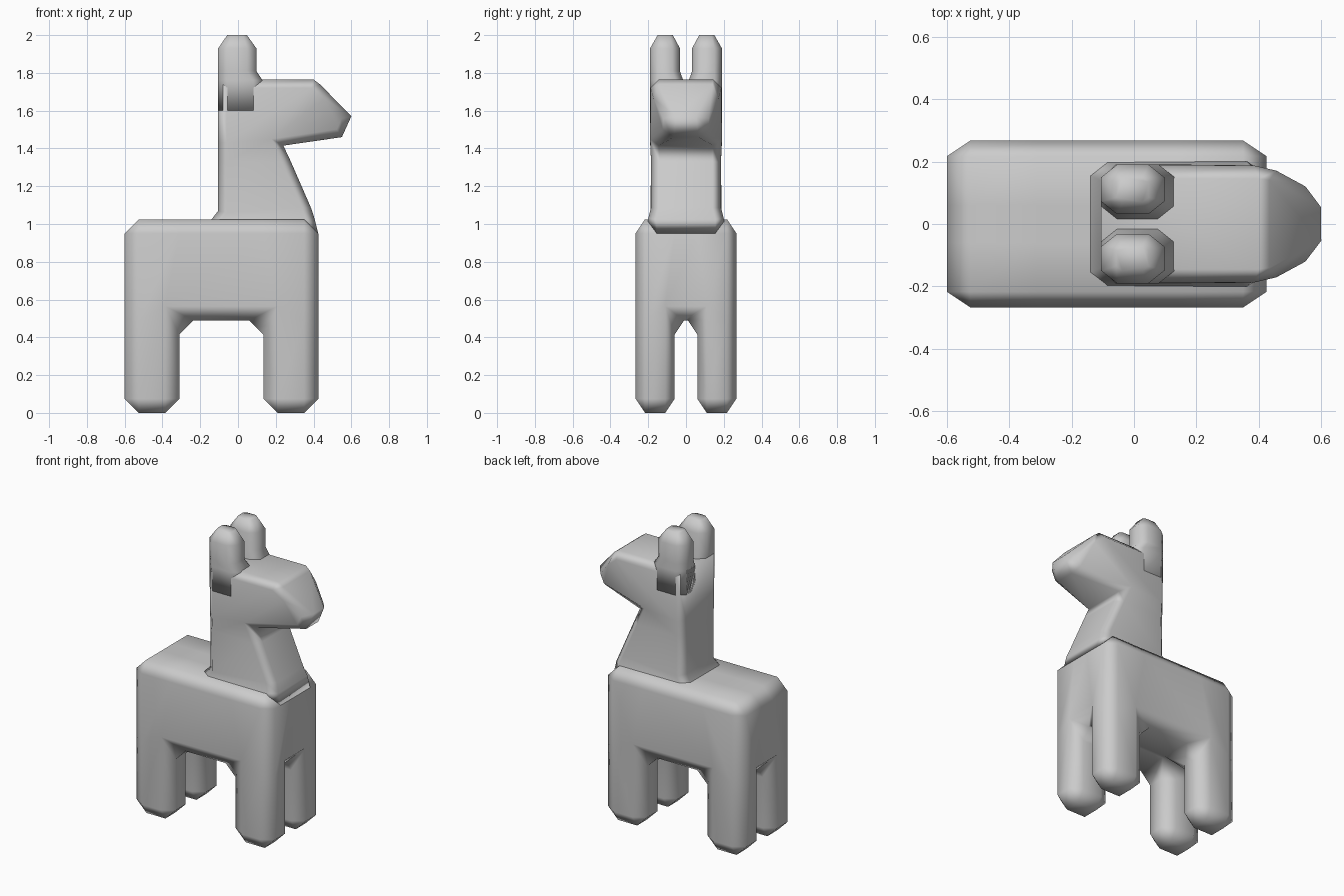
import bpy, bmesh
from math import radians

old = bpy.data.objects.get("Cube")
if old:
    bpy.data.objects.remove(old, do_unlink=True)

grey = bpy.data.materials.new("plain grey")
grey.use_nodes = True
COLOUR = (0.6, 0.6, 0.6, 1)
grey.diffuse_color = COLOUR
grey.node_tree.nodes["Principled BSDF"].inputs["Base Color"].default_value = COLOUR


def finish(bm, name):
    """Turn a bmesh into a smooth-shaded object."""
    bmesh.ops.recalc_face_normals(bm, faces=bm.faces)
    mesh = bpy.data.meshes.new(name)
    bm.to_mesh(mesh)
    bm.free()
    mesh.materials.append(grey)
    mesh.shade_smooth()
    ob = bpy.data.objects.new(name, mesh)
    bpy.context.collection.objects.link(ob)
    weighted = ob.modifiers.new("soft normals", 'WEIGHTED_NORMAL')
    weighted.weight = 50
    return ob


def bevel(bm, edges, offset):
    bmesh.ops.bevel(bm, geom=edges, offset=offset, segments=1,
                    profile=0.5, affect='EDGES', clamp_overlap=True)


# Body and four legs: a block grid whose lower layer keeps only the corners
def build_body():
    stretch = 1.5  # bevel is narrower across the body
    xs, ys, zs = [-0.6, -0.31, 0.135, 0.425], [-0.267, -0.06, 0.06, 0.267], [0, 0.49, 1.025]
    cells = {(i, j, k) for i in range(3) for j in range(3) for k in range(2)
             if k == 1 or (i != 1 and j != 1)}
    bm = bmesh.new()
    for cell in cells:
        for axis in range(3):
            for side in (0, 1):
                near = list(cell)
                near[axis] += 2 * side - 1
                if tuple(near) in cells:
                    continue
                ring = []
                for a, b in ((0, 0), (1, 0), (1, 1), (0, 1)):
                    c = list(cell)
                    c[axis] += side
                    c[(axis + 1) % 3] += a
                    c[(axis + 2) % 3] += b
                    ring.append(bm.verts.new((xs[c[0]], ys[c[1]] * stretch, zs[c[2]])))
                bm.faces.new(ring)
    bmesh.ops.remove_doubles(bm, verts=bm.verts, dist=0.001)
    bmesh.ops.recalc_face_normals(bm, faces=bm.faces)
    bevel(bm, [e for e in bm.edges if e.calc_face_angle(0) > 0.5], 0.075)
    bmesh.ops.scale(bm, vec=(1, 1 / stretch, 1), verts=bm.verts)
    return finish(bm, "body_and_legs")


# Neck and head: side-profile panels with a half-width at each point
def build_neck_head():
    points = [(-0.14, 0.96, 0.2), (0.425, 0.95, 0.2),
              (-0.14, 1.025, 0.2), (0.405, 1.03, 0.2),
              (-0.105, 1.07, 0.185), (0.385, 1.09, 0.185),
              (-0.105, 1.33, 0.185), (0.28, 1.33, 0.185),
              (-0.105, 1.43, 0.19), (0.24, 1.415, 0.19),
              (-0.105, 1.765, 0.19), (0.4, 1.765, 0.19),
              (0.55, 1.46, 0.11), (0.6, 1.57, 0.1), (0.44, 1.735, 0.185)]
    panels = [(0, 1, 3, 2), (2, 3, 5, 4), (4, 5, 7, 6), (6, 7, 9, 8),
              (8, 9, 11, 10), (9, 12, 14, 11), (12, 13, 14)]
    bm = bmesh.new()
    sides = [[bm.verts.new((x, s * w, z)) for x, z, w in points] for s in (-1, 1)]
    for side in sides:
        for p in panels:
            bm.faces.new([side[i] for i in p])
    rims = [e for e in bm.edges if len(e.link_faces) == 1]
    outline = [(a, b) for p in panels for a, b in zip(p, p[1:] + p[:1])]
    for a, b in outline:
        if (b, a) not in outline:
            bm.faces.new((sides[0][a], sides[0][b], sides[1][b], sides[1][a]))
    bmesh.ops.recalc_face_normals(bm, faces=bm.faces)
    bevel(bm, rims, 0.045)
    return finish(bm, "neck_and_head")


# Ear: stacked chamfered rectangles with a flared foot
def build_ear(name, s):
    rings = [(1.6, -0.105, 0.13, 0.01, 0.19), (1.76, -0.105, 0.13, 0.015, 0.19),
             (1.81, -0.105, 0.097, 0.032, 0.19), (1.93, -0.105, 0.097, 0.032, 0.19),
             (2.0, -0.057, 0.047, 0.07, 0.15)]
    bm = bmesh.new()
    loops = []
    for z, x0, x1, y0, y1 in rings:
        cx, cy = (0.05, 0.04) if z < 2 else (0.02, 0.015)
        outline = [(x0 + cx, y0), (x1 - cx, y0), (x1, y0 + cy), (x1, y1 - cy),
                   (x1 - cx, y1), (x0 + cx, y1), (x0, y1 - cy), (x0, y0 + cy)]
        loops.append([bm.verts.new((x, s * y, z)) for x, y in outline])
    for low, high in zip(loops, loops[1:]):
        for i in range(8):
            j = (i + 1) % 8
            bm.faces.new((low[i], low[j], high[j], high[i]))
    bm.faces.new(loops[0])
    bm.faces.new(loops[-1])
    return finish(bm, name)


build_body()
build_neck_head()
build_ear("left_ear", 1)
build_ear("right_ear", -1)
